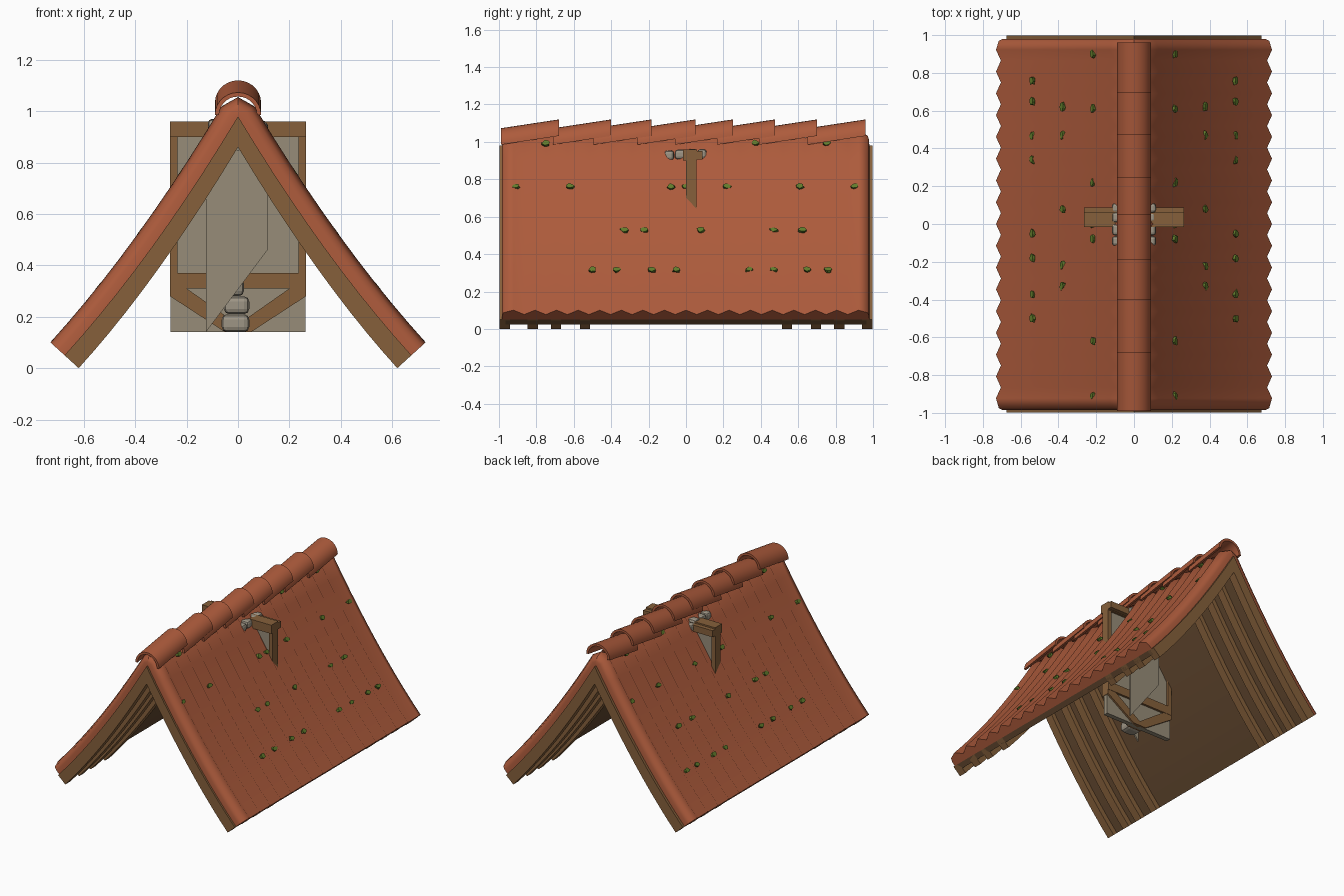
import bpy, bmesh, math, random
from mathutils import Vector

if "Cube" in bpy.data.objects:
    bpy.data.objects.remove(bpy.data.objects["Cube"])

random.seed(4)


def mat(name, col):
    m = bpy.data.materials.new(name)
    m.diffuse_color = (*col, 1)
    m.use_nodes = True
    m.node_tree.nodes["Principled BSDF"].inputs["Base Color"].default_value = m.diffuse_color
    return m


TILE = mat("clay_tile", (0.42, 0.105, 0.045))
WOOD = mat("timber", (0.24, 0.118, 0.044))
DARK = mat("dark_timber", (0.13, 0.068, 0.03))
PLASTER = mat("plaster", (0.31, 0.265, 0.19))
STONE = mat("stone", (0.34, 0.30, 0.235))
MOSS = mat("moss", (0.12, 0.20, 0.025))


def make(name, verts, faces, m, smooth=False):
    me = bpy.data.meshes.new(name)
    me.from_pydata([tuple(v) for v in verts], [], faces)
    bm = bmesh.new()
    bm.from_mesh(me)
    bmesh.ops.recalc_face_normals(bm, faces=bm.faces)
    bm.to_mesh(me)
    bm.free()
    me.materials.append(m)
    me.polygons.foreach_set("use_smooth", [smooth] * len(me.polygons))
    ob = bpy.data.objects.new(name, me)
    bpy.context.collection.objects.link(ob)
    return ob


def prism(name, pts, y0, y1, m, dz=0.0):
    """Extrude an x,z outline along y; dz lifts the far end."""
    n = len(pts)
    v = [(x, y0, z) for x, z in pts] + [(x, y1, z + dz) for x, z in pts]
    f = [tuple(range(n)), tuple(range(2 * n - 1, n - 1, -1))]
    f += [(i, (i + 1) % n, n + (i + 1) % n, n + i) for i in range(n)]
    return make(name, v, f, m)


def box(name, x0, x1, y0, y1, z0, z1, m):
    return prism(name, [(x0, z0), (x1, z0), (x1, z1), (x0, z1)], y0, y1, m)


def bez(p, t):
    a, b, c = (Vector(q) for q in p)
    return a * (1 - t) ** 2 + b * 2 * t * (1 - t) + c * t * t


# Sagging roof curves in x,z
OUT = ((0, .98), (.335, .424), (.675, .05))
INN = ((0, .86), (.318, .332), (.62, 0))
N = 10


def normal(t):
    d = bez(OUT, min(t + .01, 1)) - bez(OUT, max(t - .01, 0))
    return Vector((-d.y, d.x)).normalized()


def chevron(inner):
    top = [bez(OUT, i / N) for i in range(N + 1)]
    low = [bez(OUT, i / N).lerp(bez(INN, i / N), inner) for i in range(N + 1)]
    top = [(-p.x, p.y) for p in top[:0:-1]] + [tuple(p) for p in top]
    low = [tuple(p) for p in low[::-1]] + [(-p.x, p.y) for p in low[1:]]
    return top + low


# Rafters and the boarding between them
for y in (-.97, -.82, -.695, -.54, .54, .695, .82, .97):
    prism("rafter", chevron(1), y - .028, y + .028, WOOD)
prism("roof_boarding", chevron(.5), -.965, .965, DARK)

# Pantile covering: triangular wave along y, rolled down at both gables
WAVES = 17
cols = [(-.985, 0), (-.984, .03), (-.975, .055)]
for k in range(1, 2 * WAVES):
    cols.append((-.98 + k * .98 / WAVES, .075 if k % 2 else .04))
cols += [(.97, .055), (.979, .03), (.98, 0)]
for s in (-1, 1):
    verts, faces = [], []
    rows = N + 2
    for y, h in cols:
        verts.append((0, y, .98 + h))
        for i in range(N + 1):
            p = bez(OUT, i / N) + normal(i / N) * h
            verts.append((s * p.x, y, p.y))
    for c in range(len(cols) - 1):
        for r in range(rows - 1):
            a = c * rows + r
            faces.append((a, a + 1, a + rows + 1, a + rows))
    make("pantile_slope", verts, faces, TILE, True)
    # closing strip under the wavy eave
    ev, ef = [], []
    for c, (y, h) in enumerate(cols):
        p = Vector(verts[c * rows + rows - 1])
        ev += [p, (s * .675, y, .05)]
        if c:
            ef.append((2 * c - 2, 2 * c - 1, 2 * c + 1, 2 * c))
    make("eave_edge", ev, ef, TILE)

# Overlapping half-round ridge tiles
arc = [math.pi * i / 14 for i in range(15)]
ring = [(.09 * math.cos(a), .985 + .088 * math.sin(a)) for a in arc]
ring += [(.074 * math.cos(a), .985 + .072 * math.sin(a)) for a in reversed(arc)]
for end in (-.68, -.40, -.185, .05, .25, .475, .70, .96):
    ob = prism("ridge_tile", ring, end - .31, end, TILE, .047)
    bpy.context.view_layer.objects.active = ob
    ob.select_set(True)
    bpy.ops.object.shade_smooth_by_angle(angle=math.radians(35))
    ob.select_set(False)


# Moss patches lying on the slopes
def moss(s, t, y):
    n2 = normal(t)
    p = bez(OUT, t) + n2 * .066
    n = Vector((s * n2.x, 0, n2.y))
    down = Vector((s * n2.y, 0, -n2.x))
    verts = []
    for lift in (-.012, .004):
        for i in range(7):
            a = math.tau * i / 7
            r = random.uniform(.7, 1.2)
            verts.append(Vector((s * p.x, y, p.y)) + n * (lift + .006)
                         + down * math.sin(a) * .015 * r
                         + Vector((0, math.cos(a) * .022 * r, 0)))
    f = [tuple(range(7)), tuple(range(13, 6, -1))]
    f += [(i, (i + 1) % 7, 7 + (i + 1) % 7, 7 + i) for i in range(7)]
    make("moss_patch", verts, f, MOSS)


patches = {.02: (-.75, .37, .75),
           .24: (-.91, -.62, -.08, .0, .22, .61, .9),
           .48: (-.33, -.22, .08, .47, .62),
           .72: (-.5, -.37, -.18, -.05, .34, .47, .65, .76)}
for t, ys in patches.items():
    for y in ys:
        for s in (-1, 1):
            moss(s, t, y)

# Timber-framed cross wall in the middle
box("wall_plaster", -.25, .25, .012, .045, .37, .92, PLASTER)
box("lower_plaster", -.263, .263, .012, .045, .14, .37, PLASTER)
box("top_beam", -.265, .265, -.015, .06, .90, .96, WOOD)
box("back_beam", -.265, .265, .06, .088, .905, .95, WOOD)
box("lower_rail", -.265, .265, -.005, .06, .31, .37, WOOD)
for s in (-1, 1):
    x0, x1 = sorted((s * .235, s * .265))
    box("wall_post", x0, x1, 0, .057, .29, .92, WOOD)
    brace = [(.265, .32), (.20, .31), (0, .17), (0, .14), (.05, .14), (.265, .28)]
    prism("brace", [(s * x, z) for x, z in brace], -.002, .058, WOOD)

# Plaster slabs either side of the wall, with a slanting lower edge
slab = [(-.125, .14), (.115, .46), (.115, .70), (.03, .85), (-.03, .85), (-.125, .70)]
prism("front_slab", slab, -.115, -.105, PLASTER)
prism("back_slab", [(-x, z) for x, z in slab], .105, .115, PLASTER)


def stone(x, y, z, sx, sy, sz):
    ob = box("stone", x - sx, x + sx, y - sy, y + sy, z - sz, z + sz, STONE)
    b = ob.modifiers.new("rounding", "BEVEL")
    b.width = min(sx, sy, sz) * .6
    b.segments = 2


# Stone pier and the stones poking out near the ridge
for k in range(10):
    w = random.uniform(.05, .064) if k == 0 else random.uniform(.035, .05)
    stone(-.015 + random.uniform(-.01, .012), -.045, .175 + k * .07, w, .045, .035)
for x in (-.085, .085):
    for y, r in ((-.09, .026), (-.03, .03), (.035, .027), (.085, .025)):
        stone(x, y, .94 + random.uniform(-.012, .004), .032, r, .026)
